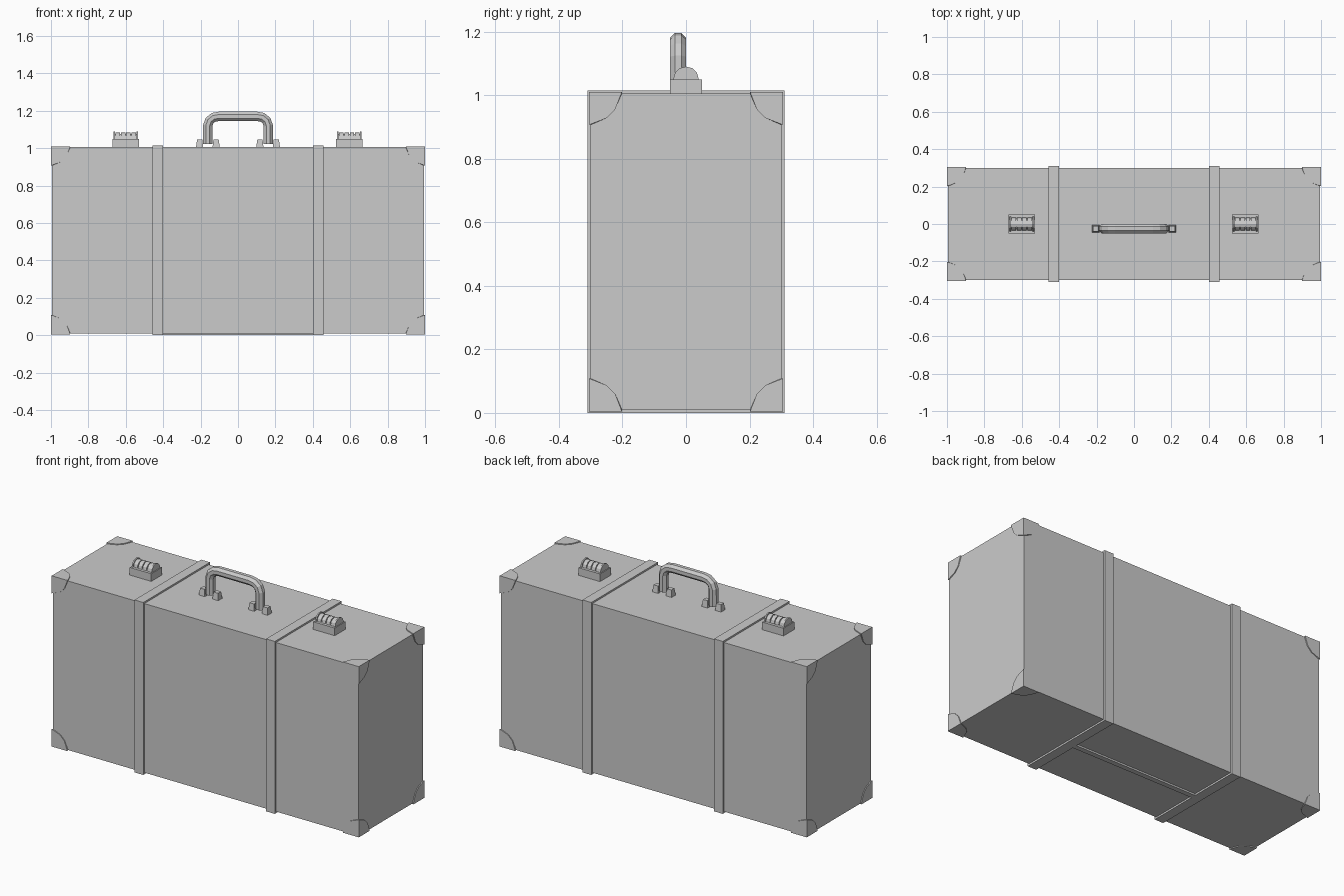
import bpy, bmesh, math
from mathutils import Vector, Matrix

if "Cube" in bpy.data.objects:
    bpy.data.objects.remove(bpy.data.objects["Cube"])


def finish(name, bm, recalc=True):
    if recalc:
        bmesh.ops.recalc_face_normals(bm, faces=bm.faces)
    me = bpy.data.meshes.new(name)
    bm.to_mesh(me)
    bm.free()
    ob = bpy.data.objects.new(name, me)
    bpy.context.collection.objects.link(ob)
    return ob


def box(name, x0, x1, y0, y1, z0, z1, taper=1.0):
    bm = bmesh.new()
    bmesh.ops.create_cube(bm, size=1)
    for v in bm.verts:
        t = taper if v.co.z > 0 else 1.0
        v.co = ((x0 + x1) / 2 + v.co.x * t * (x1 - x0),
                (y0 + y1) / 2 + v.co.y * t * (y1 - y0),
                (z0 + z1) / 2 + v.co.z * (z1 - z0))
    return finish(name, bm)


def disc(name, x, width, radius, z, sides):
    bm = bmesh.new()
    m = Matrix.Translation((x, 0, z)) @ Matrix.Rotation(math.pi / 2, 4, 'Y')
    bmesh.ops.create_cone(bm, cap_ends=True, segments=sides, radius1=radius,
                          radius2=radius, depth=width, matrix=m)
    return finish(name, bm)


# Case body
BX, BY, Z0, Z1 = 0.995, 0.30, 0.01, 1.005
box("case_body", -BX, BX, -BY, BY, Z0, Z1)


# Straps: flat bands wrapped round the body, joined underneath by a thin bar
def strap(name, x0, x1):
    outer = [(-0.31, 0), (0.31, 0), (0.31, 1.015), (-0.31, 1.015)]
    inner = [(-BY, Z0), (BY, Z0), (BY, Z1), (-BY, Z1)]
    bm = bmesh.new()
    loops = [[bm.verts.new((x, y, z)) for y, z in pts]
             for x, pts in ((x0, outer), (x1, outer), (x1, inner), (x0, inner))]
    for k in range(4):
        a, b = loops[k], loops[(k + 1) % 4]
        for i in range(4):
            j = (i + 1) % 4
            bm.faces.new((a[i], a[j], b[j], b[i]))
    finish(name, bm)


strap("strap_left", -0.457, -0.4)
strap("strap_right", 0.4, 0.457)
box("bottom_bar", -0.4, 0.4, -0.015, 0.015, 0, 0.012)

# Corner guards: three quarter-disc plates meeting at each corner
ARC = [(0.103, 0), (0.082, 0.055), (0.055, 0.082), (0, 0.103)]


def corner_guard(sx, sy, sz):
    s = Vector((sx, sy, sz))
    tip = Vector((sx * 1.0, sy * 0.305, 1.01 if sz > 0 else 0.005))
    bm = bmesh.new()
    for k in range(3):
        pts = [Vector()]
        for u, v in ARC:
            p = Vector()
            p[(k + 1) % 3], p[(k + 2) % 3] = u, v
            pts.append(p)
        f = bm.faces.new([bm.verts.new(tip - s * p) for p in pts])
        f.normal_update()
        if f.normal[k] * s[k] < 0:
            f.normal_flip()
    bmesh.ops.remove_doubles(bm, verts=bm.verts, dist=1e-5)
    ob = finish("corner_guard", bm, recalc=False)
    mod = ob.modifiers.new("thickness", 'SOLIDIFY')
    mod.thickness = 0.006
    mod.offset = -1
    mod.use_even_offset = True


for sx in (-1, 1):
    for sy in (-1, 1):
        for sz in (-1, 1):
            corner_guard(sx, sy, sz)

# Handle: octagonal section swept along an arch
HY = -0.025
half = [(0.162, 1.022), (0.162, 1.12), (0.152, 1.148), (0.13, 1.165), (0.1, 1.17)]
path = [Vector((-x, HY, z)) for x, z in half]
path += [Vector((x, HY, z)) for x, z in reversed(half)]
bm = bmesh.new()
rings = []
for i, p in enumerate(path):
    d0 = (p - path[i - 1]).normalized() if i else None
    d1 = (path[i + 1] - p).normalized() if i < len(path) - 1 else None
    t = ((d0 or d1) + (d1 or d0)).normalized()
    n = Vector((-t.z, 0, t.x))
    r = 0.025 / math.cos(math.pi / 8)
    angles = [math.pi / 8 + k * math.pi / 4 for k in range(8)]
    rings.append([bm.verts.new(p + n * r * math.cos(a) + Vector((0, r * math.sin(a), 0)))
                  for a in angles])
for a, b in zip(rings, rings[1:]):
    for k in range(8):
        j = (k + 1) % 8
        bm.faces.new((a[k], a[j], b[j], b[k]))
bm.faces.new(rings[0])
bm.faces.new(rings[-1])
finish("handle", bm)

# Handle mounts: a tapered block on each side of each handle end
for s in (-1, 1):
    for cx in (0.117, 0.205):
        box("handle_mount", s * cx - 0.02, s * cx + 0.02, HY - 0.02, HY + 0.02,
            1.0, 1.045, taper=0.7)

# Combination locks: base, end plates, core and number wheels
for cx in (-0.6, 0.595):
    box("lock_base", cx - 0.07, cx + 0.07, -0.05, 0.05, 1.0, 1.05)
    disc("lock_core", cx, 0.12, 0.027, 1.05, 12)
    for s in (-1, 1):
        disc("lock_end_plate", cx + s * 0.061, 0.008, 0.04, 1.05, 12)
    for k in range(4):
        disc("lock_wheel", cx + (k - 1.5) * 0.029, 0.024, 0.034, 1.05, 12)
